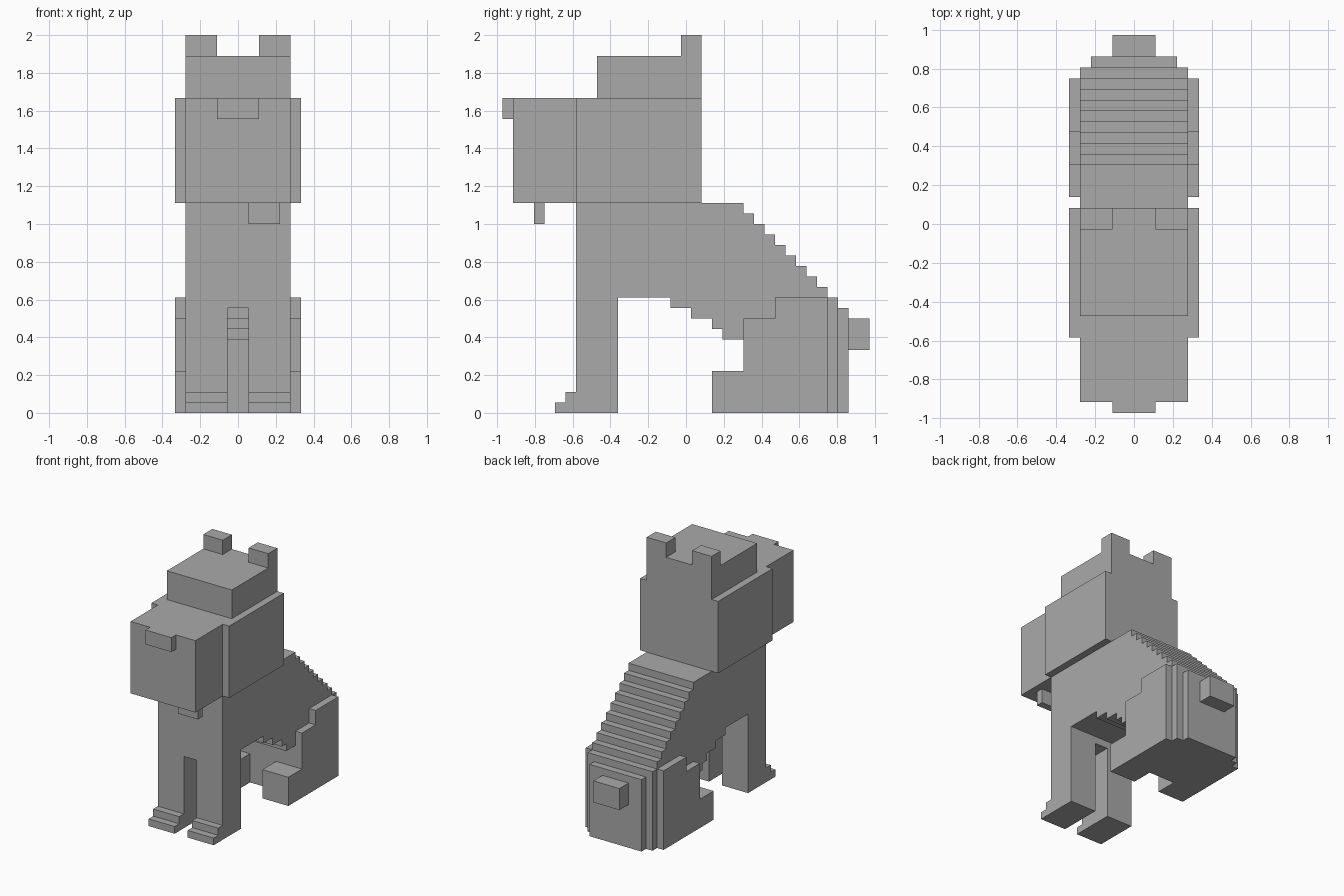
import bpy
import bmesh

default = bpy.data.objects.get("Cube")
if default:
    bpy.data.objects.remove(default, do_unlink=True)

U = 1 / 18  # one block

grey = bpy.data.materials.new("plain grey")
grey.use_nodes = True
color = (0.4, 0.4, 0.4, 1)
grey.diffuse_color = color
grey.node_tree.nodes["Principled BSDF"].inputs["Base Color"].default_value = color


def slab(name, profile, x0, x1):
    """Extrude a (y, z) profile in blocks from x0 to x1."""
    bm = bmesh.new()
    face = bm.faces.new([bm.verts.new((x0 * U, y * U, z * U)) for y, z in profile])
    out = bmesh.ops.extrude_face_region(bm, geom=[face], use_keep_orig=True)
    moved = [v for v in out["geom"] if isinstance(v, bmesh.types.BMVert)]
    bmesh.ops.translate(bm, verts=moved, vec=((x1 - x0) * U, 0, 0))
    bmesh.ops.recalc_face_normals(bm, faces=bm.faces)
    mesh = bpy.data.meshes.new(name)
    bm.to_mesh(mesh)
    bm.free()
    mesh.materials.append(grey)
    obj = bpy.data.objects.new(name, mesh)
    bpy.context.collection.objects.link(obj)


def box(name, x0, x1, y0, y1, z0, z1):
    slab(name, [(y0, z0), (y1, z0), (y1, z1), (y0, z1)], x0, x1)


# Torso with a stepped back and a stepped belly
torso = [(-10.5, 10), (-10.5, 20)]
for i in range(10):
    torso += [(5.5 + i, 20 - i), (5.5 + i, 19 - i)]
torso[-1] = (14.5, 0)
torso += [(5.5, 0), (5.5, 7), (3.5, 7), (3.5, 8), (2.5, 8), (2.5, 9), (0.5, 9),
          (0.5, 10), (-1.5, 10), (-1.5, 11), (-6.5, 11), (-6.5, 10)]
slab("torso", torso, -5, 5)

# Rump and tail
box("rump", -4, 4, 14.5, 15.5, 0, 10)
box("tail", -2, 2, 15.5, 17.5, 6, 9)

# Head
box("head", -6, 6, -10.5, 1.5, 20, 30)
box("forehead", -5, 5, -8.5, 1.5, 30, 34)
box("snout", -5, 5, -16.5, -10.5, 20, 30)
box("nose", -2, 2, -17.5, -16.5, 28, 30)
box("tongue", 1, 4, -14.5, -13.5, 18, 20)

# Paired parts
front_leg = [(-6.5, 0), (-6.5, 10), (-10.5, 10), (-10.5, 2),
             (-11.5, 2), (-11.5, 1), (-12.5, 1), (-12.5, 0)]
thigh = [(2.5, 0), (13.5, 0), (13.5, 11), (8.5, 11),
         (8.5, 9), (5.5, 9), (5.5, 4), (2.5, 4)]
for side, s in (("left", 1), ("right", -1)):
    slab(side + "_front_leg", front_leg, s, 5 * s)
    slab(side + "_thigh", thigh, 5 * s, 6 * s)
    box(side + "_hind_foot", 2 * s, 5 * s, 2.5, 5.5, 0, 4)
    box(side + "_ear", 2 * s, 5 * s, -0.5, 1.5, 34, 36)
